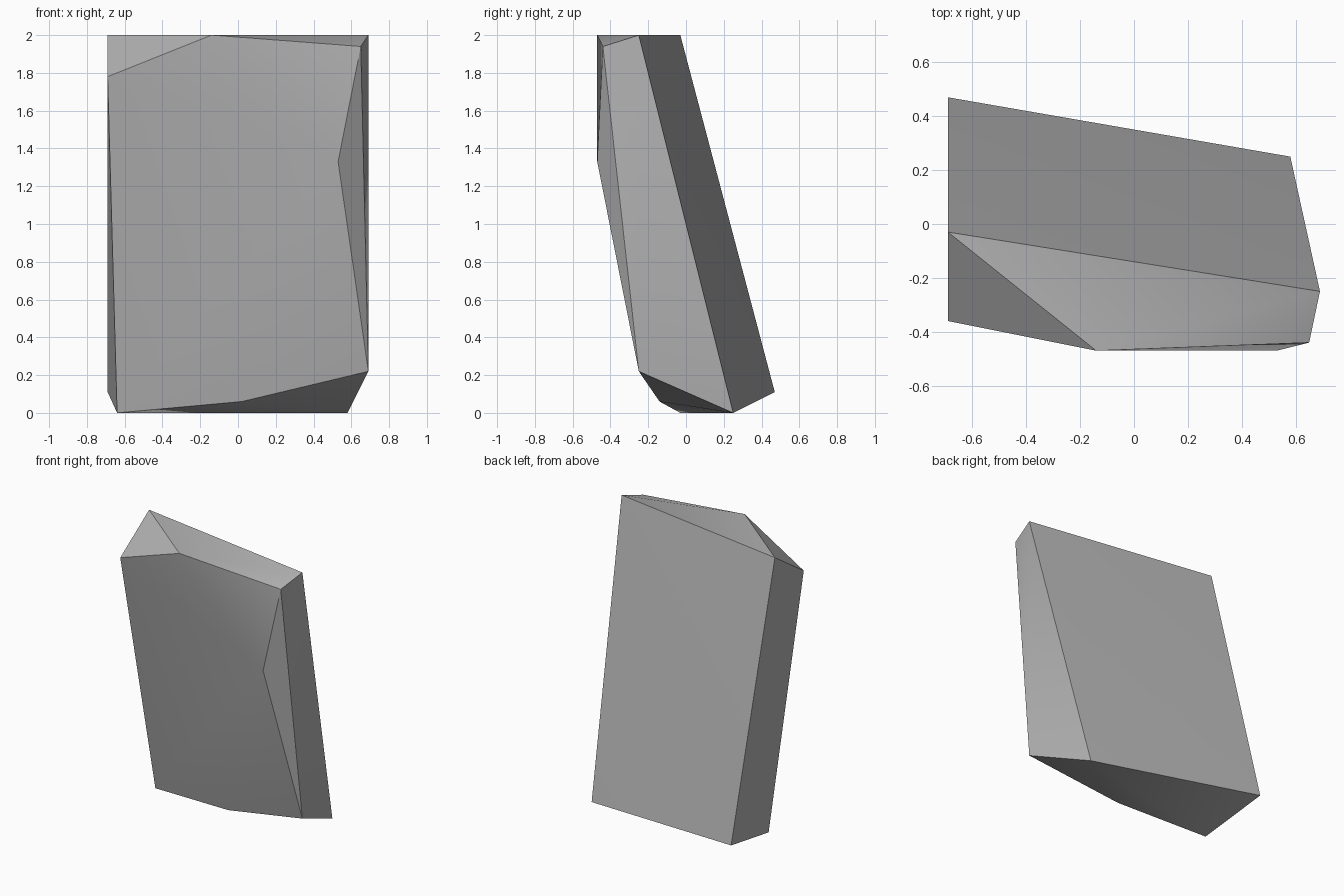
import bpy
import bmesh
from math import radians

# Remove the default cube only
default_cube = bpy.data.objects.get("Cube")
if default_cube:
    bpy.data.objects.remove(default_cube, do_unlink=True)


def make_material(name, colour):
    material = bpy.data.materials.new(name)
    material.use_nodes = True
    material.diffuse_color = colour
    shader = material.node_tree.nodes["Principled BSDF"]
    shader.inputs["Base Color"].default_value = colour
    shader.inputs["Roughness"].default_value = 0.9
    return material


def make_stone(name, corners, material, sharp_angle):
    """Wrap a faceted convex stone around its corner points."""
    bm = bmesh.new()
    for corner in corners:
        bm.verts.new(corner)
    bmesh.ops.convex_hull(bm, input=bm.verts[:])
    # Merge the facets that lie almost in one plane
    bmesh.ops.dissolve_limit(bm, angle_limit=radians(0.6),
                             verts=bm.verts[:], edges=bm.edges[:])
    bmesh.ops.recalc_face_normals(bm, faces=bm.faces[:])
    mesh = bpy.data.meshes.new(name)
    bm.to_mesh(mesh)
    bm.free()
    mesh.materials.append(material)
    stone = bpy.data.objects.new(name, mesh)
    bpy.context.collection.objects.link(stone)

    # Soft shading across shallow facets, crisp chipped edges
    bpy.ops.object.select_all(action="DESELECT")
    stone.select_set(True)
    bpy.context.view_layer.objects.active = stone
    bpy.ops.object.shade_smooth_by_angle(angle=sharp_angle)
    return stone


half_width, half_depth, height = 0.69, 0.47, 2.0

# Flat upper end with its chipped front corners
upper_corners = [
    (-half_width, -0.03, height),
    (half_width, -0.25, height),
    (-0.14, -half_depth, height),
    (0.65, -0.44, 1.94),
    (-half_width, -0.36, 1.78),
]

# Bulge on the front edge
front_bulge = [(0.53, -half_depth, 1.33)]

# Slanted lower end
lower_corners = [
    (-half_width, half_depth, 0.11),
    (0.58, 0.25, 0),
    (half_width, -0.25, 0.22),
    (0.02, -0.14, 0.06),
    (-0.64, -0.03, 0),
]

stone_grey = make_material("stone grey", (0.45, 0.45, 0.45, 1))
make_stone("leaning_stone_slab", upper_corners + front_bulge + lower_corners,
           stone_grey, radians(30))
